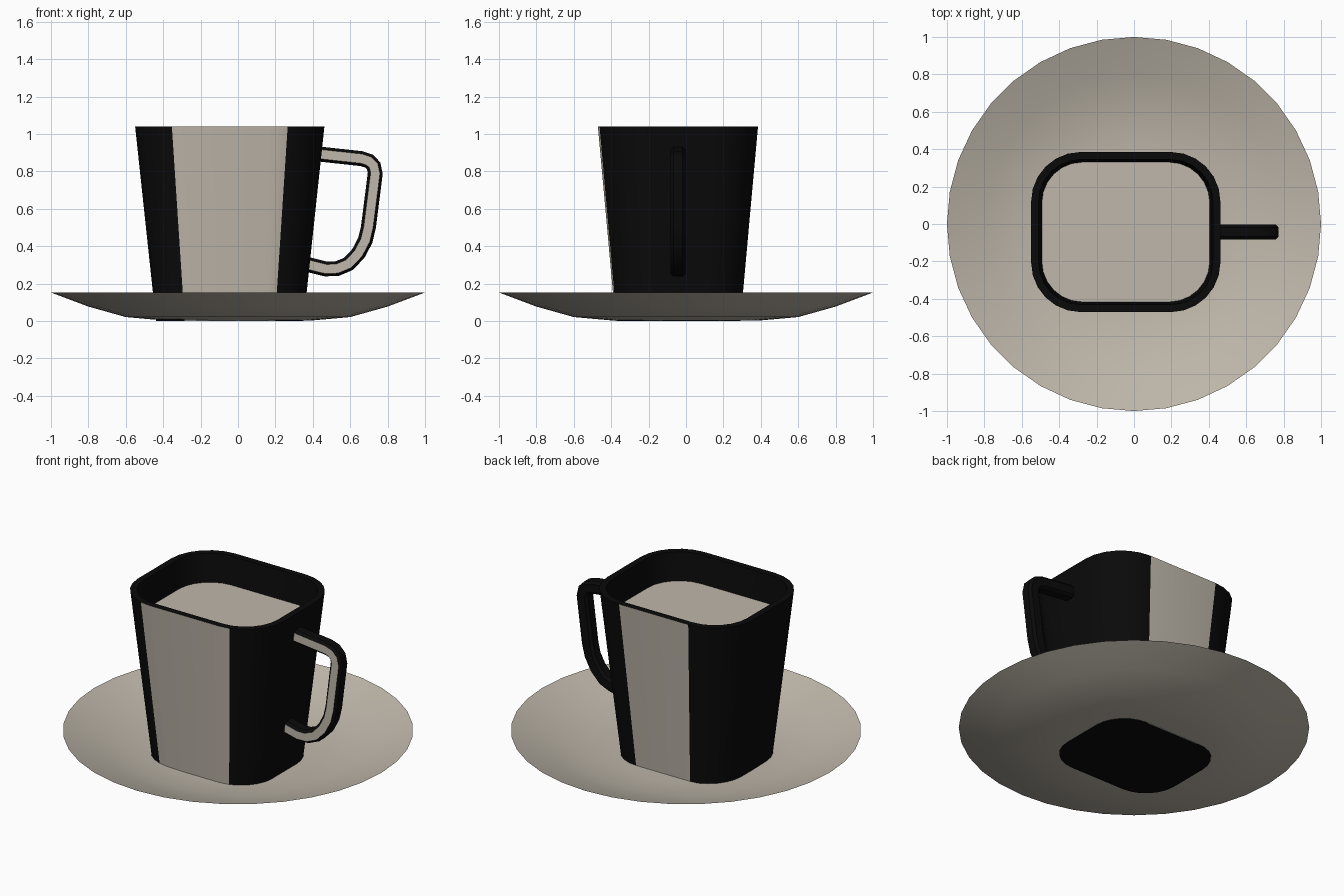
import bpy, bmesh
from math import sin, cos, pi, radians
from mathutils import Vector

if "Cube" in bpy.data.objects:
    bpy.data.objects.remove(bpy.data.objects["Cube"], do_unlink=True)


def material(name, rgb):
    mat = bpy.data.materials.new(name)
    mat.use_nodes = True
    mat.diffuse_color = (*rgb, 1)
    mat.node_tree.nodes["Principled BSDF"].inputs["Base Color"].default_value = (*rgb, 1)
    return mat


CREAM = material("warm cream", (0.52, 0.475, 0.405))
BLACK = material("black glaze", (0.003, 0.003, 0.003))


def loft(name, rings, mats, rule, caps=True, angle=30):
    """Skin closed rings of points; rule(face) picks the material index."""
    bm = bmesh.new()
    loops = [[bm.verts.new(p) for p in ring] for ring in rings]
    for a, b in zip(loops, loops[1:]):
        n = len(a)
        for i in range(n):
            j = (i + 1) % n
            bm.faces.new((a[i], a[j], b[j], b[i]))
    if caps:
        bm.faces.new(loops[0][::-1])
        bm.faces.new(loops[-1])
        bmesh.ops.recalc_face_normals(bm, faces=bm.faces)
    else:
        bm.faces.new(loops[0][::-1])
    bm.normal_update()
    for f in bm.faces:
        f.material_index = rule(f)
    mesh = bpy.data.meshes.new(name)
    bm.to_mesh(mesh)
    bm.free()
    for m in mats:
        mesh.materials.append(m)
    obj = bpy.data.objects.new(name, mesh)
    bpy.context.collection.objects.link(obj)
    bpy.ops.object.select_all(action="DESELECT")
    obj.select_set(True)
    bpy.context.view_layer.objects.active = obj
    bpy.ops.object.shade_smooth_by_angle(angle=radians(angle))
    return obj


# Saucer: shallow round dish
SIDES = 36
profile = [(0.4, 0.003), (0.6, 0.021), (0.8, 0.077), (1.0, 0.152)]
loft("saucer",
     [[(r * cos(2 * pi * i / SIDES), r * sin(2 * pi * i / SIDES), z) for i in range(SIDES)]
      for r, z in profile],
     [CREAM], lambda f: 0, caps=False)

# Cup: tapered rounded rectangle with a rim and a filled inside
CX, CY, TOP, FILL = -0.044, -0.043, 1.04, 0.865


def cup_ring(z, inset=0.0, steps=6):
    k = 0.78 + 0.22 * z / TOP
    radius = 0.265 - inset
    points = []
    for corner, (sx, sy) in enumerate([(1, 1), (-1, 1), (-1, -1), (1, -1)]):
        for s in range(steps + 1):
            a = (corner + s / steps) * pi / 2
            points.append((CX + k * (sx * 0.241 + radius * cos(a)),
                           CY + k * (sy * 0.163 + radius * sin(a)), z))
    return points


def cup_colour(f):
    c = f.calc_center_median()
    if f.normal.z > 0.9:
        return 0 if c.z < TOP - 0.01 else 1
    outside = f.normal.z < -0.02 and f.normal.z > -0.5
    panel = f.normal.y < -0.95 or f.normal.y > 0.992
    return 0 if outside and panel else 1


loft("cup", [cup_ring(0), cup_ring(TOP), cup_ring(TOP, 0.04), cup_ring(FILL, 0.04)],
     [CREAM, BLACK], cup_colour)

# Handle: chamfered square bar swept along a bent path
path = [Vector((x, 0, z)) for x, z in [
    (0.42, 0.894), (0.66, 0.868), (0.70, 0.855), (0.725, 0.83), (0.734, 0.79),
    (0.697, 0.50), (0.68, 0.43), (0.643, 0.36), (0.59, 0.305), (0.53, 0.28),
    (0.47, 0.278), (0.36, 0.305)]]
H, B = 0.04, 0.025
section = [(H, B), (B, H), (-B, H), (-H, B), (-H, -B), (-B, -H), (B, -H), (H, -B)]
rings = []
for i, p in enumerate(path):
    t = (path[min(i + 1, len(path) - 1)] - path[max(i - 1, 0)]).normalized()
    side = Vector((t.z, 0, -t.x))
    rings.append([p + side * u + Vector((0, CY + v, 0)) for u, v in section])
loft("handle", rings, [CREAM, BLACK], lambda f: 0 if f.normal.y < -0.9 else 1)
